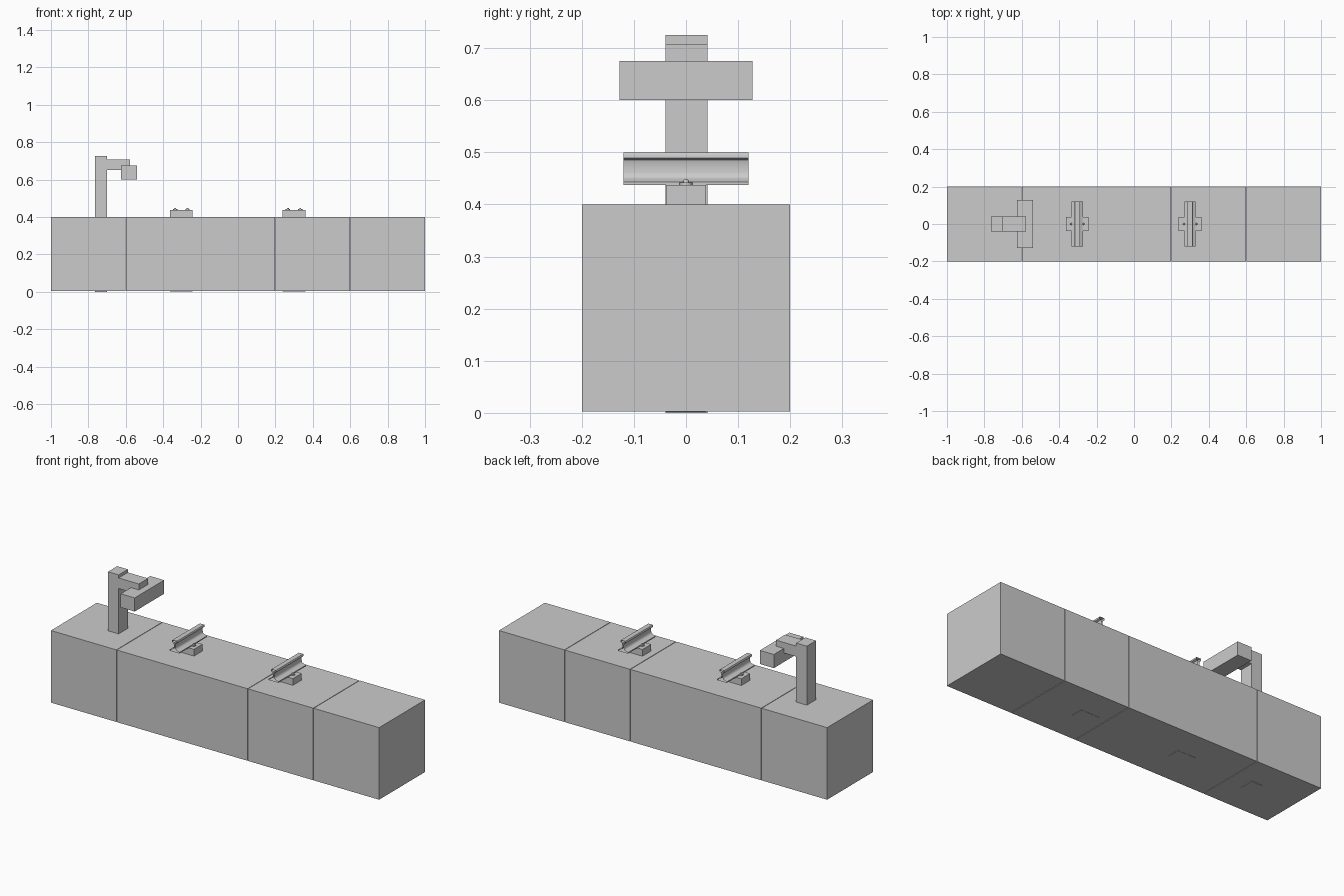
import bpy, bmesh, math

cube = bpy.data.objects.get("Cube")
if cube:
    bpy.data.objects.remove(cube, do_unlink=True)

# One plain grey for everything
grey = bpy.data.materials.new("plain grey")
grey.use_nodes = True
colour = (0.6, 0.6, 0.6, 1)
grey.diffuse_color = colour
grey.node_tree.nodes["Principled BSDF"].inputs["Base Color"].default_value = colour


def finish(name, bm):
    mesh = bpy.data.meshes.new(name)
    bm.to_mesh(mesh)
    bm.free()
    mesh.materials.append(grey)
    obj = bpy.data.objects.new(name, mesh)
    bpy.context.collection.objects.link(obj)
    return obj


def box(name, x, y, z):
    bm = bmesh.new()
    bmesh.ops.create_cube(bm, size=1)
    for v in bm.verts:
        for i, (low, high) in enumerate((x, y, z)):
            v.co[i] = high if v.co[i] > 0 else low
    return finish(name, bm)


def smooth(obj):
    bpy.ops.object.select_all(action="DESELECT")
    obj.select_set(True)
    bpy.context.view_layer.objects.active = obj
    bpy.ops.object.shade_smooth_by_angle(angle=math.radians(35))


def rail(name, cx):
    # Right half of the rail section, from crown to foot; swept with open ends
    half = [(.013, .5), (.015, .497), (.015, .489), (.006, .485), (.004, .478),
            (.004, .462), (.006, .454), (.010, .450), (.03, .443), (.03, .437)]
    section = half + [(-x, z) for x, z in reversed(half)]
    bm = bmesh.new()
    front, back = [[bm.verts.new((cx + x, y, z)) for x, z in section] for y in (-.12, .12)]
    for i in range(len(section)):
        j = (i + 1) % len(section)
        bm.faces.new((front[i], front[j], back[j], back[i]))
    bmesh.ops.recalc_face_normals(bm, faces=bm.faces)
    smooth(finish(name, bm))


def bolt(name, x):
    bm = bmesh.new()
    # Flat washer, then a narrower domed head
    for radius, top, z in ((.012, .012, .439), (.006, .004, .4445)):
        ring = bmesh.ops.create_cone(bm, cap_ends=True, segments=12,
                                     radius1=radius, radius2=top, depth=.007)
        bmesh.ops.translate(bm, verts=ring["verts"], vec=(x, 0, z))
    smooth(finish(name, bm))


# Row of base blocks with hairline gaps
edges = [-1, -.6, .2, .6, 1]
for i, (a, b) in enumerate(zip(edges, edges[1:])):
    gap = .0015
    box(f"base_block_{i + 1}",
        (a + (gap if i else 0), b - (gap if i < 3 else 0)), (-.2, .2), (.003, .4))

# Post with its arm and cross head
box("post", (-.765, -.7), (-.039, .041), (0, .725))
box("arm", (-.7, -.577), (-.039, .041), (.65, .708))
box("cross_head", (-.625, -.54), (-.128, .128), (.6, .675))

# Two rail sections, each clamped on a support
for side, cx in (("right", -.303), ("left", .3)):
    box(f"{side}_rail_support", (cx - .061, cx + .061), (-.038, .038), (.002, .437))
    rail(f"{side}_rail", cx)
    for k in (-1, 1):
        bolt(f"{side}_rail_bolt_{'inner' if k > 0 else 'outer'}", cx + k * .033)
